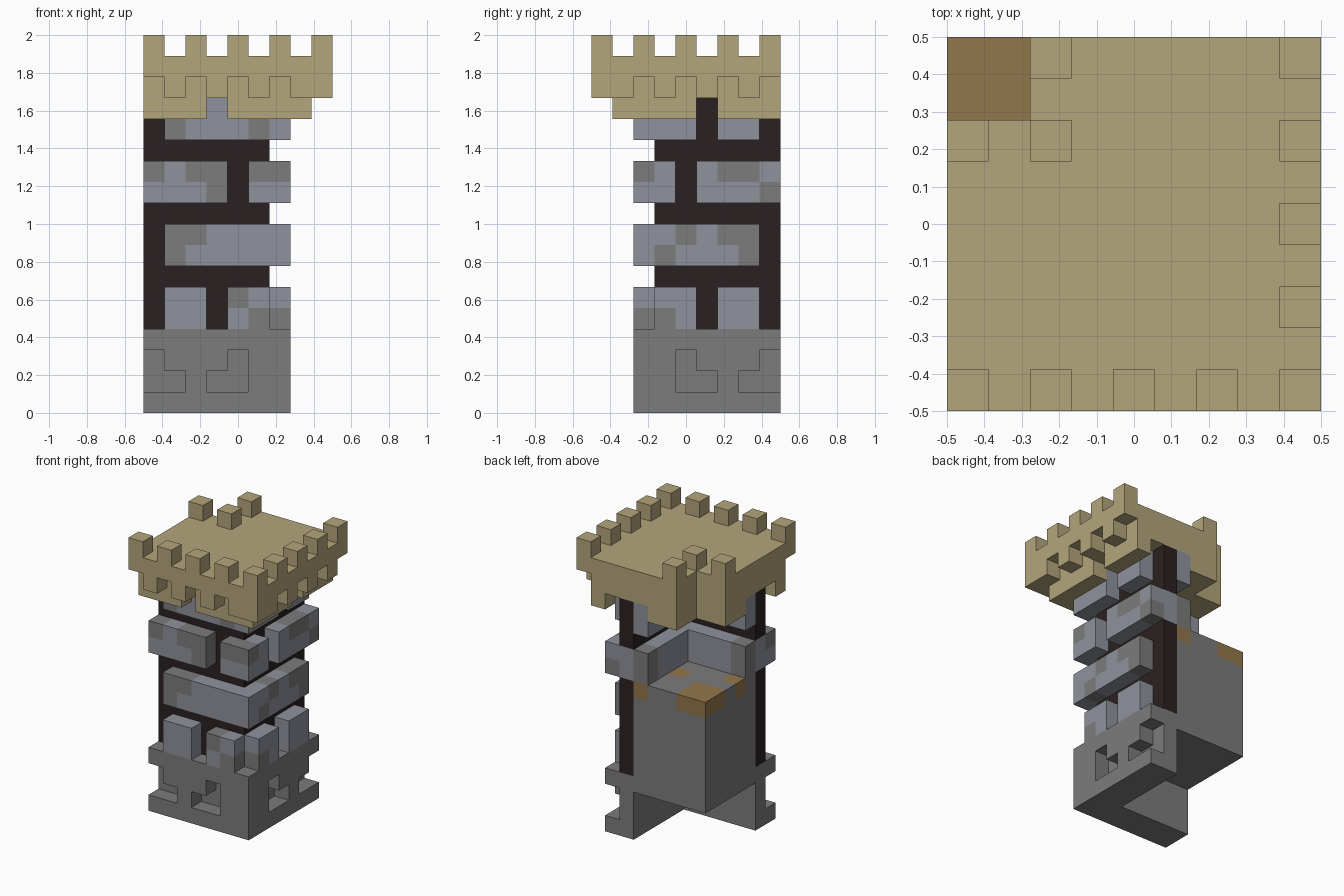
import bpy
import bmesh
from mathutils import Vector

if "Cube" in bpy.data.objects:
    bpy.data.objects.remove(bpy.data.objects["Cube"], do_unlink=True)

N = 9          # blocks along one side
U = 1 / N      # size of one block


def material(name, rgb):
    m = bpy.data.materials.new(name)
    m.use_nodes = True
    m.diffuse_color = (*rgb, 1)
    m.node_tree.nodes["Principled BSDF"].inputs["Base Color"].default_value = (*rgb, 1)
    return m


sandstone = material("sandstone", (0.45, 0.38, 0.20))
grey = material("grey_stone", (0.20, 0.20, 0.20))
blue = material("blue_grey_brick", (0.275, 0.29, 0.335))
dark = material("dark_mortar", (0.024, 0.015, 0.015))
rust = material("rust_brown", (0.29, 0.18, 0.07))


def build(name, levels, inside, mats, paint=lambda d, t, k, front: 0):
    """Join unit blocks into one solid, keeping only the outer faces.
    d is the distance out from the back corner, t the distance along a wing,
    k the level, and front tells the front wing from the side wing."""
    def coords(a, b, k):
        return max(a, b), min(a, b), k, b > a

    cells = {(a, b, k) for a in range(N) for b in range(N) for k in levels
             if inside(*coords(a, b, k))}
    bm = bmesh.new()
    for a, b, k in cells:
        centre = Vector(((a + 0.5) * U - 0.5, 0.5 - (b + 0.5) * U, (k + 0.5) * U))
        for axis in range(3):
            for s in (-1, 1):
                step = [0, 0, 0]
                step[axis] = s
                if (a + step[0], b - step[1], k + step[2]) in cells:
                    continue
                n = Vector(step)
                p = Vector((step[2], step[0], step[1]))
                q = n.cross(p)
                ring = [centre + (n + p * i + q * j) * U / 2
                        for i, j in ((-1, -1), (1, -1), (1, 1), (-1, 1))]
                f = bm.faces.new([bm.verts.new(v) for v in ring])
                f.material_index = paint(*coords(a, b, k))
    bmesh.ops.remove_doubles(bm, verts=bm.verts, dist=U / 100)
    bmesh.ops.dissolve_limit(bm, angle_limit=0.01, verts=bm.verts, edges=bm.edges,
                             delimit={'MATERIAL'})
    mesh = bpy.data.meshes.new(name)
    bm.to_mesh(mesh)
    bm.free()
    for m in mats:
        mesh.materials.append(m)
    ob = bpy.data.objects.new(name, mesh)
    bpy.context.collection.objects.link(ob)
    return ob


# Plinth: two wings with stepped niches cut in the outer layer
niches = {(0, 1), (0, 2), (1, 1), (3, 1), (4, 1), (4, 2)}
build("plinth", range(0, 4),
      lambda d, t, k, front: d == 5 or (d == 6 and (t, k) not in niches), [grey])

# Core block with rusty patches along its top
rust_spots = {(3, 2, True), (3, 2, False), (3, 0, True), (4, 0, False)}
rust_spots.remove((3, 2, True))
build("core_block", range(3, 10), lambda d, t, k, front: d < 5, [grey, rust],
      lambda d, t, k, front: int(k == 9 and (d < 2 or (d, t, front) in rust_spots)))

# Dark mortar wall, capped by brick at its ends
build("mortar_wall", range(4, 15),
      lambda d, t, k, front: d == 5 and not (t == 0 and k in (10, 11)), [dark])

# Brick courses: positions along each wing that hold a brick
courses = {4: (1, 2, 4, 5), 7: range(1, 7), 10: (0, 1, 2, 3, 5, 6), 13: range(1, 7)}
front_patches = {(1, 13), (5, 13), (0, 11), (2, 11), (3, 11), (3, 10), (5, 11), (6, 11),
                 (1, 8), (2, 8), (1, 7), (4, 5), (5, 4)}
side_patches = {(2, 11), (1, 11), (0, 10), (6, 11), (4, 8), (2, 8), (1, 8),
                (5, 7), (1, 7), (5, 4)}


def brick_paint(d, t, k, front):
    return int((t, k) in (front_patches if front else side_patches))


for number, (base, spots) in enumerate(courses.items(), 1):
    build(f"brick_course_{number}", (base, base + 1),
          lambda d, t, k, front: d == 6 and t in spots
          and (front or t != 3 or k < 13), [blue, grey], brick_paint)

# Inner brick bands above the core, and brick ends over the mortar
build("inner_brick_band", range(10, 12),
      lambda d, t, k, front: d == 4 or (d == 5 and t == 0), [blue, grey],
      lambda d, t, k, front: int(d == 4 and t == 0))
build("upper_inner_bricks", range(13, 15), lambda d, t, k, front: d == 4, [blue])

# Roof: slab with toothed rim, corbel ledge and inner ceiling
teeth = (1, 3, 5, 7, 8)


def roof(d, t, k, front):
    if k == 14:
        return d in (2, 3) or (d == 7 and t != 3)
    if d == 8:
        return k == 16 or t in teeth
    return d >= 2


build("roof_platform", range(14, 17), roof, [sandstone])

# Merlons around the outer rim and the cut-out corner
build("merlons", (17,), lambda d, t, k, front: d in (2, 8) and t % 2 == 0, [sandstone])
